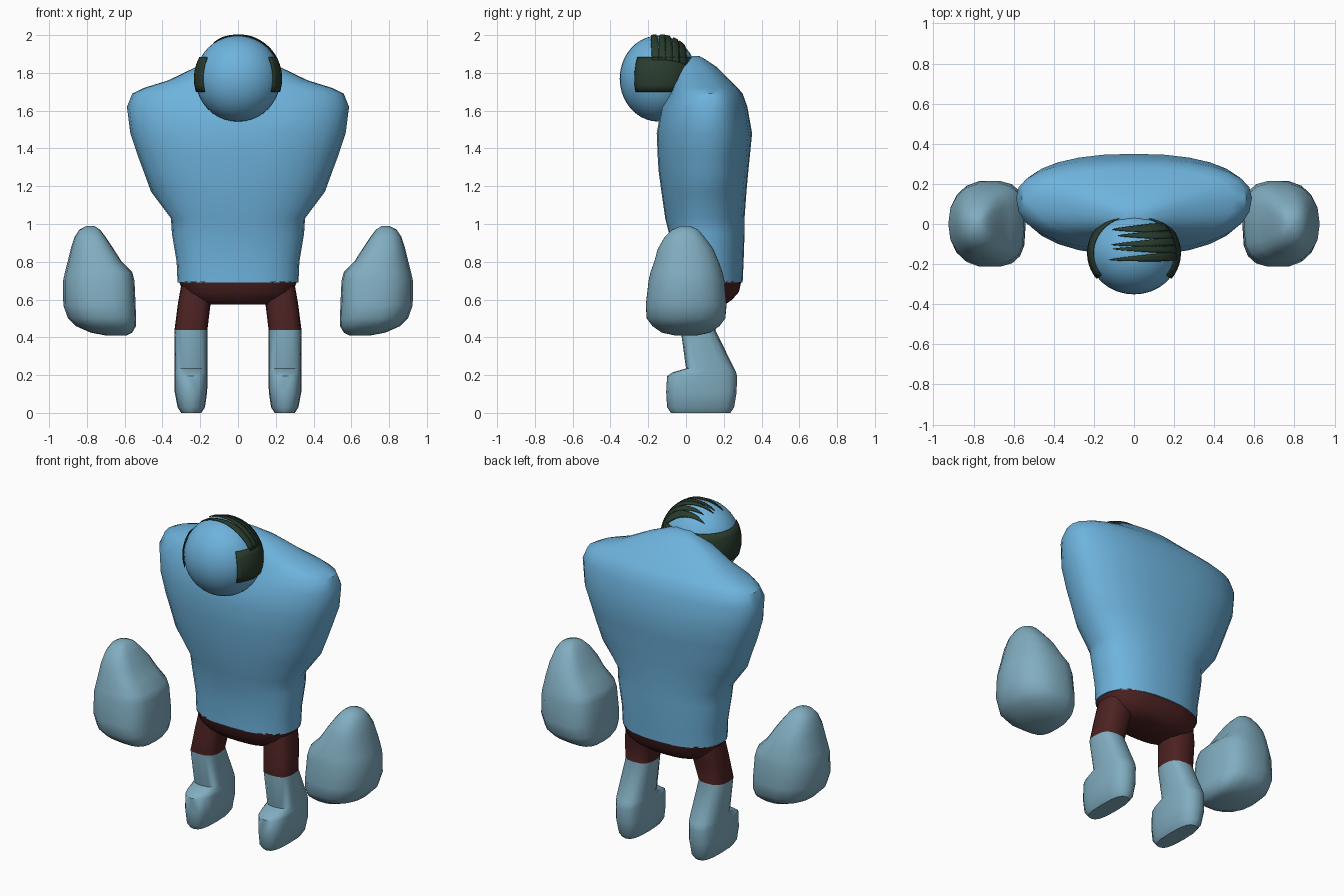
import bpy, bmesh, math

if "Cube" in bpy.data.objects:
    bpy.data.objects.remove(bpy.data.objects["Cube"])


def material(name, rgb):
    m = bpy.data.materials.new(name)
    m.diffuse_color = (*rgb, 1)
    m.use_nodes = True
    m.node_tree.nodes["Principled BSDF"].inputs["Base Color"].default_value = m.diffuse_color
    return m


SHIRT = material("sky blue", (0.155, 0.45, 0.72))
LIMB = material("pale blue", (0.22, 0.42, 0.53))
SHORTS = material("dark maroon", (0.075, 0.016, 0.016))
HAIR = material("dark green", (0.023, 0.045, 0.027))


def finish(name, bm, mats, angle=40, mirror=False, rule=None):
    bmesh.ops.recalc_face_normals(bm, faces=bm.faces)
    if rule:
        for f in bm.faces:
            f.material_index = rule(f.calc_center_median())
    me = bpy.data.meshes.new(name)
    bm.to_mesh(me)
    bm.free()
    ob = bpy.data.objects.new(name, me)
    bpy.context.collection.objects.link(ob)
    for m in mats:
        me.materials.append(m)
    bpy.ops.object.select_all(action='DESELECT')
    ob.select_set(True)
    bpy.context.view_layer.objects.active = ob
    bpy.ops.object.shade_smooth_by_angle(angle=math.radians(angle))
    if mirror:
        ob.modifiers.new("mirror", 'MIRROR')
    return ob


def spow(v, e):
    return math.copysign(abs(v) ** e, v)


def loft(rings, sides, n_in=2.3, n_out=2.3):
    """Rings are (z, x0, x1, front y, widest y, back y)."""
    bm = bmesh.new()
    loops = []
    for z, x0, x1, yf, yc, yb in rings:
        loop = []
        for i in range(sides):
            a = 2 * math.pi * i / sides
            c, s = math.cos(a), math.sin(a)
            e = 2 / (n_out if c > 0 else n_in)
            y = yc + spow(s, e) * (yb - yc if s > 0 else yc - yf)
            x = (x0 + x1) / 2 + spow(c, e) * (x1 - x0) / 2
            loop.append(bm.verts.new((x, y, z)))
        loops.append(loop)
    for a, b in zip(loops, loops[1:]):
        for i in range(sides):
            j = (i + 1) % sides
            bm.faces.new((a[i], a[j], b[j], b[i]))
    bm.faces.new(loops[0])
    bm.faces.new(loops[-1])
    return bm


# Torso, widening to hunched shoulders (z, half width, front, widest, back)
torso = [(0.69, 0.32, -0.08, 0.10, 0.30), (0.80, 0.325, -0.08, 0.10, 0.305),
         (0.95, 0.35, -0.09, 0.10, 0.31), (1.03, 0.355, -0.11, 0.10, 0.31),
         (1.17, 0.46, -0.13, 0.11, 0.32), (1.28, 0.50, -0.145, 0.12, 0.33),
         (1.36, 0.53, -0.15, 0.12, 0.338), (1.48, 0.57, -0.155, 0.13, 0.35),
         (1.62, 0.588, -0.13, 0.13, 0.325), (1.69, 0.56, -0.09, 0.13, 0.30),
         (1.72, 0.50, -0.08, 0.12, 0.275), (1.76, 0.37, -0.07, 0.11, 0.235),
         (1.83, 0.225, -0.05, 0.08, 0.165), (1.87, 0.12, -0.02, 0.06, 0.105),
         (1.89, 0.05, 0.0, 0.04, 0.07)]
finish("torso", loft([(z, -w, w, f, c, b) for z, w, f, c, b in torso], 28),
       [SHIRT])

# Shorts seat
seat = [(0.575, 0.19, 0.0, 0.1, 0.21), (0.60, 0.25, -0.03, 0.1, 0.245),
        (0.64, 0.29, -0.06, 0.1, 0.28), (0.695, 0.312, -0.075, 0.1, 0.293)]
finish("shorts_seat", loft([(z, -w, w, f, c, b) for z, w, f, c, b in seat], 24, 2.6, 2.6),
       [SHORTS])

# Legs with chunky feet, shorts colour above the knee
leg = [(0.005, 0.195, 0.30, -0.08, 0.08, 0.235), (0.03, 0.175, 0.32, -0.10, 0.08, 0.255),
       (0.11, 0.163, 0.335, -0.105, 0.09, 0.268), (0.195, 0.162, 0.335, -0.10, 0.09, 0.27),
       (0.215, 0.162, 0.335, -0.07, 0.10, 0.265), (0.235, 0.162, 0.335, 0.0, 0.12, 0.255),
       (0.44, 0.162, 0.336, -0.028, 0.06, 0.155), (0.58, 0.145, 0.318, -0.01, 0.09, 0.19),
       (0.68, 0.12, 0.30, 0.0, 0.10, 0.2)]
leg[0] = (0.0,) + leg[0][1:]
finish("legs", loft(leg, 16, 2.8, 2.8), [LIMB, SHORTS], 50, True,
       lambda c: 1 if c.z > 0.45 else 0)

# Large floating fists
fist = [(0.41, 0.59, 0.70, -0.06, 0, 0.06), (0.425, 0.56, 0.78, -0.13, 0, 0.13),
        (0.46, 0.54, 0.86, -0.18, 0, 0.18), (0.50, 0.54, 0.90, -0.21, 0, 0.21),
        (0.57, 0.542, 0.925, -0.215, 0, 0.217), (0.70, 0.548, 0.926, -0.20, 0, 0.205),
        (0.745, 0.56, 0.916, -0.19, 0, 0.195), (0.80, 0.615, 0.902, -0.17, 0, 0.175),
        (0.87, 0.66, 0.885, -0.15, 0, 0.145), (0.93, 0.70, 0.866, -0.115, 0, 0.10),
        (0.97, 0.73, 0.84, -0.075, 0, 0.065), (0.99, 0.76, 0.80, -0.025, 0, 0.02)]
finish("fists", loft(fist, 18, 3.2, 2.2), [LIMB], 60, True)

# Head
CY, CZ, RX, RY, RZ = -0.145, 1.77, 0.226, 0.206, 0.228
bm = bmesh.new()
bmesh.ops.create_uvsphere(bm, u_segments=32, v_segments=20, radius=1)
for v in bm.verts:
    v.co = (v.co.x * RX, v.co.y * RY + CY, v.co.z * RZ + CZ)
finish("head", bm, [SHIRT], 60)


def patch(bm, nu, nv, func):
    """Grid of faces from unit-sphere directions, laid just off the head."""
    g = []
    for i in range(nu + 1):
        row = []
        for j in range(nv + 1):
            x, y, z = func(i / nu, j / nv)
            row.append(bm.verts.new((x * RX * 1.025, CY + y * RY * 1.025,
                                     min(2.0, CZ + z * RZ * 1.02))))
        g.append(row)
    for i in range(nu):
        for j in range(nv):
            bm.faces.new((g[i][j], g[i + 1][j], g[i + 1][j + 1], g[i][j + 1]))


# Hair band round the sides and back
def band(u, v):
    a = math.radians(-37 + 254 * u)
    z = (-0.07 + 0.18 * v) / RZ
    r = math.sqrt(1 - z * z)
    return r * math.cos(a), r * math.sin(a), z


# Combed-over strands (start y, end y, half width, end angle)
def strand(y0, y1, w, end):
    def f(u, v):
        a = math.radians(25 + (end - 25) * u)
        half = w * (1 if u < 0.35 else (1 - (u - 0.35) / 0.65) ** 0.7)
        y = (y0 + (y1 - y0) * u + (2 * v - 1) * half - CY) / RY
        r = math.sqrt(max(0, 1 - y * y))
        return r * math.cos(a), y, r * math.sin(a)
    return f


bm = bmesh.new()
patch(bm, 36, 5, band)
for args in [(-0.160, -0.178, 0.019, 124), (-0.125, -0.125, 0.019, 118),
             (-0.09, -0.105, 0.019, 120), (-0.055, -0.06, 0.019, 112),
             (-0.02, -0.03, 0.021, 124)]:
    patch(bm, 16, 3, strand(*args))
ob = finish("hair", bm, [HAIR], 60)
# Point the thin hair outwards and give it a little depth
mod = ob.modifiers.new("depth", 'SOLIDIFY')
mod.thickness = 0.005
mod.offset = 0
